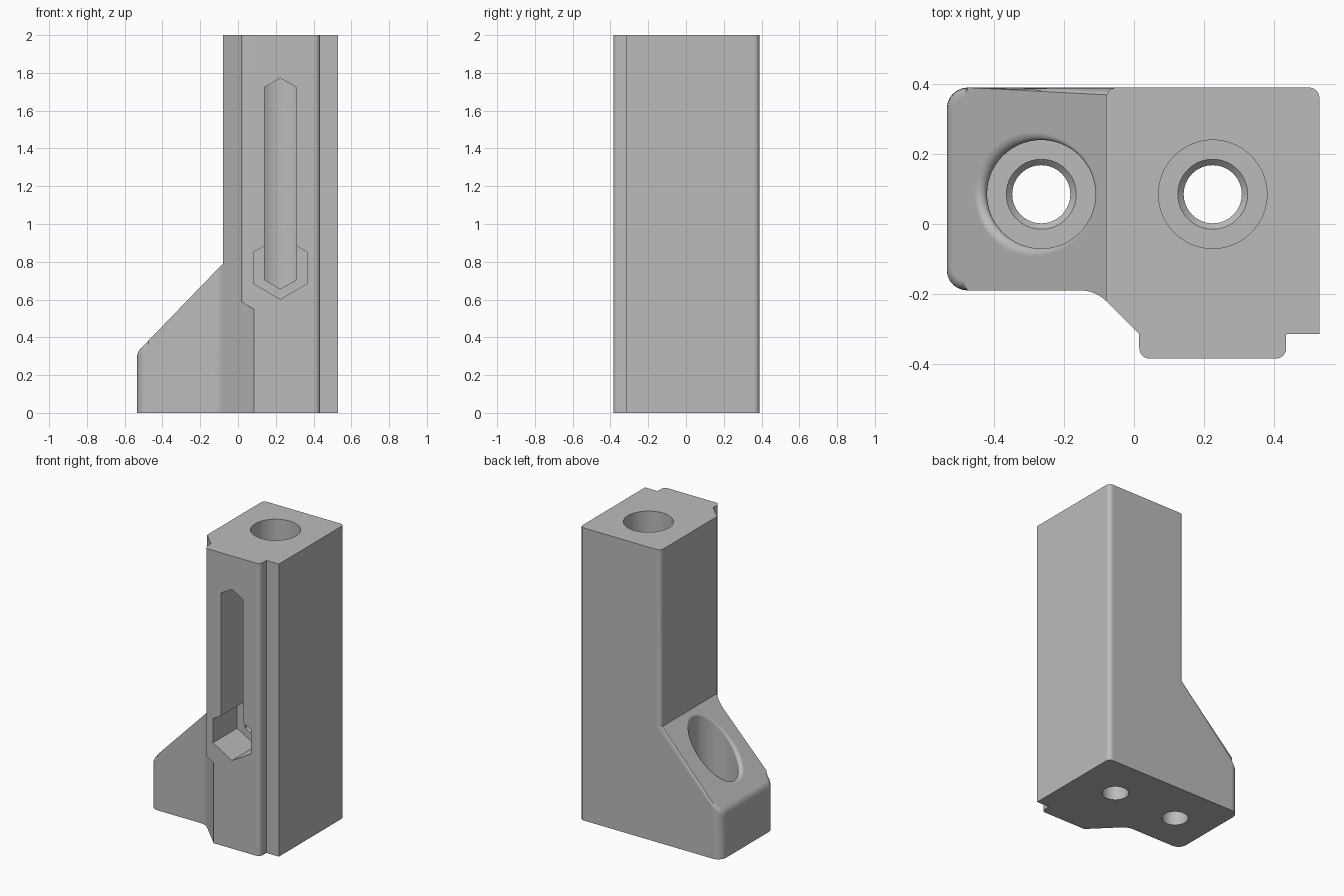
import bpy, bmesh, math
from mathutils import Vector

cube = bpy.data.objects.get("Cube")
if cube:
    bpy.data.objects.remove(cube, do_unlink=True)

grey = bpy.data.materials.new("plain_grey")
grey.use_nodes = True
grey.diffuse_color = (0.5, 0.5, 0.5, 1)
grey.node_tree.nodes["Principled BSDF"].inputs["Base Color"].default_value = (0.5, 0.5, 0.5, 1)


def make_object(name, bm):
    bmesh.ops.recalc_face_normals(bm, faces=bm.faces)
    mesh = bpy.data.meshes.new(name)
    bm.to_mesh(mesh)
    bm.free()
    mesh.materials.append(grey)
    obj = bpy.data.objects.new(name, mesh)
    bpy.context.collection.objects.link(obj)
    return obj


def arc(start, corner, end, steps=6):
    """Circular fillet between two equal tangents meeting at a corner."""
    w = math.sin((start - corner).angle(end - corner) / 2)
    points = []
    for i in range(steps + 1):
        t = i / steps
        a, b, c = (1 - t) ** 2, 2 * t * (1 - t) * w, t * t
        points.append((start * a + corner * b + end * c) / (a + b + c))
    return points


def rounded(corners):
    """Closed outline from (x, y, radius) corners."""
    outline = []
    for i, (x, y, r) in enumerate(corners):
        p = Vector((x, y))
        if not r:
            outline.append(p)
            continue
        u = (Vector(corners[i - 1][:2]) - p).normalized()
        v = (Vector(corners[(i + 1) % len(corners)][:2]) - p).normalized()
        t = r / math.tan(u.angle(v) / 2)
        outline += arc(p + u * t, p, p + v * t)
    return outline


def loft(rings):
    """Closed solid through rings of equal vertex count."""
    bm = bmesh.new()
    rows = [[bm.verts.new(p) for p in ring] for ring in rings]
    n = len(rows[0])
    for low, high in zip(rows, rows[1:]):
        for i in range(n):
            j = (i + 1) % n
            bm.faces.new((low[i], low[j], high[j], high[i]))
    bm.faces.new(rows[0])
    top = bm.faces.new(rows[-1])
    return bm, top


def upright(outline, bottom, top):
    return loft([[(x, y, bottom) for x, y in outline],
                 [(x, y, top(x)) for x, y in outline]])


BACK, FOOT_LEFT, COLUMN_LEFT = 0.39, -0.535, -0.08
SLOPE = 1.033


def slope_z(x):
    return 0.32 + SLOPE * (x - FOOT_LEFT)


# Column with front tongue and chamfered corner
column_outline = rounded([
    (COLUMN_LEFT, BACK, 0.03), (COLUMN_LEFT, -0.22, 0), (0.015, -0.315, 0),
    (0.015, -0.385, 0.03), (0.435, -0.385, 0.03), (0.435, -0.315, 0),
    (0.53, -0.315, 0), (0.53, BACK, 0.03)])
body = make_object("bracket_body", upright(column_outline, 0, lambda x: 2)[0])

# Sloped foot with softened upper edges
foot_outline = rounded([
    (FOOT_LEFT, BACK, 0.06), (FOOT_LEFT, -0.19, 0.06), (-0.11, -0.19, 0.1),
    (0, -0.3, 0), (0, BACK, 0)])
foot_bm, foot_top = upright(foot_outline, 0, slope_z)
rim = [e for e in foot_top.edges if any(v.co.x < -0.001 for v in e.verts)]
bmesh.ops.bevel(foot_bm, geom=rim, offset=0.025, offset_type='OFFSET',
                segments=4, profile=0.5, affect='EDGES', clamp_overlap=False)
foot = make_object("sloped_foot", foot_bm)

# Counterbored bolt holes, the foot one with a rounded lip
BORE, HOLE, SINK, FLOOR, HOLE_Y = 0.155, 0.083, 0.1, 0.25, 0.085


def bolt_hole(name, cx, lip):
    profiles = []
    count = 64
    for k in range(count):
        a = math.tau * k / count
        section = [(HOLE, -0.1), (HOLE, FLOOR - 0.017), (SINK, FLOOR), (BORE, FLOOR)]
        if lip:
            edge = Vector((BORE, slope_z(cx + BORE * math.cos(a))))
            out = Vector((1, SLOPE * math.cos(a))).normalized()
            down = Vector((0, -1))
            t = lip / math.tan(out.angle(down) / 2)
            section += [tuple(p) for p in arc(edge + down * t, edge, edge + out * t)]
            section.append((section[-1][0], 1.1))
        else:
            section.append((BORE, 2.1))
        profiles.append([(cx + r * math.cos(a), HOLE_Y + r * math.sin(a), z)
                         for r, z in section])
    return make_object(name, loft(list(zip(*profiles)))[0])


# Front pockets with pointed ends
def pocket(name, half, low, high, tip, depth):
    cx = 0.224
    shape = [(cx, low - tip), (cx + half, low), (cx + half, high),
             (cx, high + tip), (cx - half, high), (cx - half, low)]
    return make_object(name, loft([[(x, y, z) for x, z in shape]
                                   for y in (-0.5, depth)])[0])


# Chamfer carried across the lower tongue corner
corner = [(0.005, -0.305), (0.095, -0.395), (0.005, -0.395)]

cutters = [
    bolt_hole("column_hole_cutter", 0.225, 0),
    bolt_hole("foot_hole_cutter", -0.265, 0.02),
    pocket("slot_cutter", 0.083, 0.703, 1.725, 0.047, 0.0),
    pocket("hex_pocket_cutter", 0.143, 0.685, 0.85, 0.083, -0.125),
    make_object("tongue_corner_cutter",
                upright(corner, -0.1, lambda x: 0.59 - 0.6 * (x - 0.015))[0]),
]

# Join the foot, then cut every opening
bpy.ops.object.select_all(action='DESELECT')
bpy.context.view_layer.objects.active = body
body.select_set(True)
for tool in [foot] + cutters:
    mod = body.modifiers.new(tool.name, 'BOOLEAN')
    mod.operation = 'UNION' if tool is foot else 'DIFFERENCE'
    mod.solver = 'EXACT'
    mod.object = tool
    bpy.ops.object.modifier_apply(modifier=mod.name)
    bpy.data.objects.remove(tool, do_unlink=True)

# Smooth rounded faces, keep edges sharp
bpy.ops.object.shade_smooth_by_angle(angle=math.radians(30))
weighted = body.modifiers.new("even_shading", 'WEIGHTED_NORMAL')
weighted.keep_sharp = True
